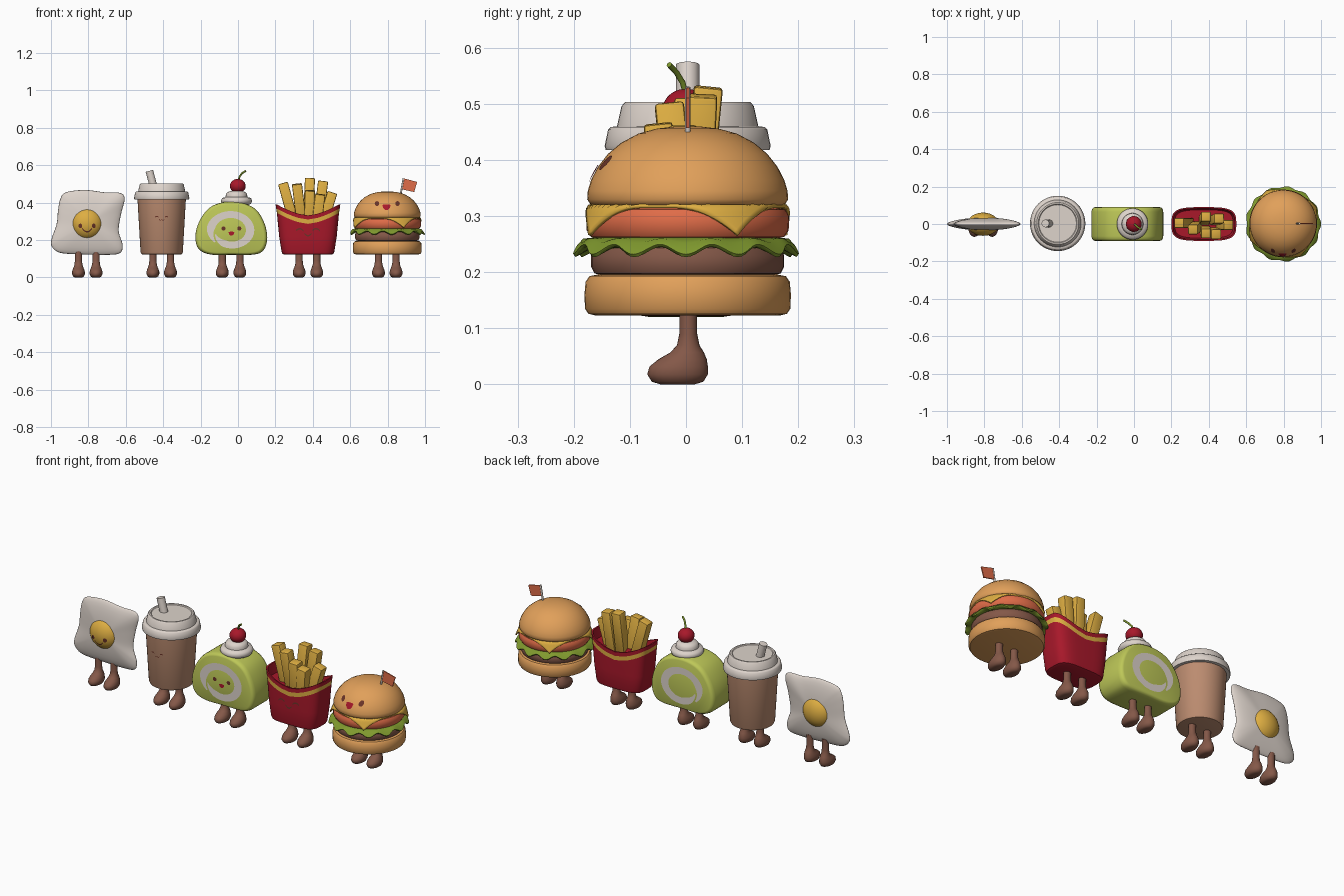
import bpy, bmesh, math
from mathutils import Vector, Matrix
from mathutils.bvhtree import BVHTree

if "Cube" in bpy.data.objects:
    bpy.data.objects.remove(bpy.data.objects["Cube"])


def material(name, hexcode):
    srgb = [int(hexcode[i:i + 2], 16) / 255 for i in (0, 2, 4)]
    col = [c / 12.92 if c < 0.04 else ((c + 0.055) / 1.055) ** 2.4 for c in srgb] + [1]
    m = bpy.data.materials.new(name)
    m.use_nodes = True
    m.diffuse_color = col
    m.node_tree.nodes["Principled BSDF"].inputs["Base Color"].default_value = col
    return m


BUN = material("toasted bun", "E1A05A")
WHITE = material("cream white", "DDD3CB")
GOLD = material("golden yellow", "DEAE42")
BROWN = material("cocoa brown", "845848")
CUP = material("coffee tan", "BC8C70")
LIME = material("matcha green", "BEC858")
LEAF = material("leaf green", "809A2E")
RED = material("deep red", "A8182A")
TOMATO = material("tomato orange", "E06C48")
DARK = material("face brown", "6A3428")


def finish(name, bm, mats, angle=40):
    me = bpy.data.meshes.new(name)
    bm.to_mesh(me)
    bm.free()
    for m in mats:
        me.materials.append(m)
    me.shade_smooth()
    me.set_sharp_from_angle(angle=math.radians(angle))
    ob = bpy.data.objects.new(name, me)
    bpy.context.collection.objects.link(ob)
    return ob


def loft(name, rings, *mats, rule=None, angle=40):
    """Skin a list of equal rings and cap both ends."""
    bm = bmesh.new()
    loops = [[bm.verts.new(p) for p in ring] for ring in rings]
    n = len(rings[0])
    for i, (a, b) in enumerate(zip(loops, loops[1:])):
        for j in range(n):
            f = bm.faces.new((a[j], a[(j + 1) % n], b[(j + 1) % n], b[j]))
            f.material_index = rule(i) if rule else 0
    bm.faces.new(loops[0])
    bm.faces.new(loops[-1])
    bmesh.ops.recalc_face_normals(bm, faces=bm.faces)
    return finish(name, bm, mats, angle)


def oval_ring(x, y, z, rx, ry, n=48, power=1):
    def p(v):
        return math.copysign(abs(v) ** power, v)
    ts = [2 * math.pi * k / n for k in range(n)]
    return [(x + rx * p(math.cos(t)), y + ry * p(math.sin(t)), z) for t in ts]


def lathe(name, x, profile, mat, y=0.003, angle=40):
    return loft(name, [oval_ring(x, y, z, r, r) for r, z in profile], mat, angle=angle)


def ball(name, centre, radii, mat):
    bm = bmesh.new()
    bmesh.ops.create_uvsphere(bm, u_segments=32, v_segments=20, radius=1,
                              matrix=Matrix.Translation(centre) @ Matrix.Diagonal((*radii, 1)))
    return finish(name, bm, [mat], 80)


def tube(name, path, radius, mat):
    cu = bpy.data.curves.new(name, "CURVE")
    cu.dimensions = "3D"
    cu.bevel_depth, cu.bevel_resolution, cu.use_fill_caps = radius, 5, True
    sp = cu.splines.new("POLY")
    sp.points.add(len(path) - 1)
    for pt, co in zip(sp.points, path):
        pt.co = (*co, 1)
    cu.materials.append(mat)
    ob = bpy.data.objects.new(name, cu)
    bpy.context.collection.objects.link(ob)


def outline(pts, steps=6):
    """Closed smooth curve through a few points."""
    out, n = [], len(pts)
    for i in range(n):
        a, b, c, d = (Vector(pts[(i + k) % n]) for k in (-1, 0, 1, 2))
        for s in range(steps):
            t = s / steps
            out.append(0.5 * (2 * b + (c - a) * t + (2 * a - 5 * b + 4 * c - d) * t * t
                              + (3 * b - a - 3 * c + d) * t ** 3))
    return out


def slab(name, pts, layers, mat, angle=40):
    """Stack scaled copies of an x-z outline along y."""
    pts = outline(pts)
    mid = sum(pts, Vector((0, 0))) / len(pts)
    rings = []
    for y, s in layers:
        rings.append([(*(mid + (p - mid) * s),) for p in pts])
        rings[-1] = [(px, y, pz) for px, pz in rings[-1]]
    return loft(name, rings, mat, angle=angle)


def painted(name, target, mat, top, bottom, side=-1, rows=3):
    """Thin painted patch between two x-z lines, laid on the target's surface."""
    me = target.data
    tree = BVHTree.FromPolygons([v.co for v in me.vertices], [p.vertices[:] for p in me.polygons])
    bm = bmesh.new()
    grid = []
    for a, b in zip(top, bottom):
        line = []
        for k in range(rows + 1):
            q = Vector(a).lerp(Vector(b), k / rows)
            hit, nor, _, _ = tree.ray_cast(Vector((q.x, side, q.y)), Vector((0, -side, 0)))
            line.append(bm.verts.new(hit + Vector((0, side * 0.003, 0))))
        grid.append(line)
    for a, b in zip(grid, grid[1:]):
        for k in range(rows):
            bm.faces.new((a[k], a[k + 1], b[k + 1], b[k]))
    bmesh.ops.remove_doubles(bm, verts=bm.verts, dist=0.0001)
    bm.normal_update()
    if sum(f.normal.y for f in bm.faces) * side < 0:
        bmesh.ops.reverse_faces(bm, faces=bm.faces)
    finish(name, bm, [mat])


def spot(name, target, mat, x, z, rx, up, down):
    ts = [math.pi * k / 14 for k in range(15)]
    painted(name, target, mat, [(x - rx * math.cos(t), z + up * math.sin(t)) for t in ts],
            [(x - rx * math.cos(t), z - down * math.sin(t)) for t in ts])


def stroke(name, target, x, z, rx, h, w=0.007):
    ts = [k / 6 - 1 for k in range(13)]
    painted(name, target, DARK, [(x + rx * t, z + h * (1 - t * t) + w / 2) for t in ts],
            [(x + rx * t, z + h * (1 - t * t) - w / 2) for t in ts], rows=1)


# Legs with rounded shoes, one pair per character: z, y, half width, half depth
LEG = [(0, -.015, .018, .03), (.005, -.015, .028, .046), (.018, -.015, .034, .054),
       (.032, -.013, .034, .052), (.045, -.006, .03, .043), (.057, .002, .025, .03),
       (.07, .004, .021, .02), (.09, .004, .019, .016), (.15, .004, .019, .016)]
for owner, cx in (("egg", -.806), ("cup", -.408), ("roll", -.037), ("fries", .374), ("burger", .798)):
    for label, s in (("right", -1), ("left", 1)):
        loft(f"{owner}_{label}_leg",
             [oval_ring(cx + s * .047, y, z, rx, ry, 24) for z, y, rx, ry in LEG], BROWN, angle=70)

# Fried egg
EGG = [(-.92, .455), (-.82, .468), (-.71, .455), (-.63, .452), (-.606, .42), (-.625, .34),
       (-.638, .25), (-.617, .175), (-.632, .13), (-.71, .121), (-.84, .124), (-.95, .132),
       (-.995, .165), (-.997, .205), (-.97, .285), (-.962, .36), (-.95, .42)]
scales = [.1, .3, .5, .65, .78, .88, .95, .985]
half = [(.034 * (1 - s * s) ** .6, s) for s in scales]
slab("egg_white", EGG, [(-y, s) for y, s in half] + [(0, 1)] + half[::-1], WHITE, 80)
yolk = ball("egg_yolk", (-.807, -.001, .288), (.085, .062, .085), GOLD)
for s in (-1, 1):
    spot("egg_eye", yolk, DARK, -.807 + s * .036, .276, .01, .012, .012)
stroke("egg_smile", yolk, -.807, .262, .026, -.018)

# Takeaway cup
X = -.408
cup = lathe("cup_body", X, [(.1, .123), (.108, .125), (.113, .135), (.13, .43)], CUP)
lathe("cup_lid", X, [(.12, .418), (.146, .418), (.148, .425), (.142, .454), (.137, .459), (.126, .46),
                     (.118, .496), (.112, .503), (.104, .503), (.1, .499), (.01, .499)], WHITE)
tube("cup_straw", [(-.45, .003, .48), (-.474, .003, .57)], .021, WHITE)
for s in (-1, 1):
    stroke("cup_eye", cup, X + s * .026, .322, .009, .005, .005)
    stroke("cup_mouth", cup, X + s * .007, .312, .007, -.006, .004)

# Swiss roll
ROLL = [(-.15, .123), (-.035, .121), (.09, .123), (.14, .15), (.157, .215), (.14, .295), (.095, .365),
        (.02, .4), (-.07, .404), (-.15, .375), (-.205, .305), (-.228, .225), (-.213, .155)]
edge = [(.09, .9), (.087, .945), (.079, .98), (.065, .997)]
roll = slab("roll_cake", ROLL, [(-y, s) for y, s in edge] + [(y, s) for y, s in edge[::-1]], LIME)
outer, inner = [], []
for k in range(61):
    t = k / 60
    a = math.radians(220 - 385 * t)
    wide = .17 * min(1, 6 * t + .2, 7 * (1 - t) + .1)
    mid = .87 - .2 * t
    for line, f in ((outer, mid + wide), (inner, mid - wide)):
        line.append((-.035 + .132 * f * math.cos(a), .25 + .108 * f * math.sin(a)))
for label, side in (("front", -1), ("back", 1)):
    painted(f"roll_{label}_cream_swirl", roll, WHITE, outer, inner, side)
for s in (-1, 1):
    spot("roll_eye", roll, DARK, -.035 + s * .042, .262, .011, .011, .011)
spot("roll_mouth", roll, RED, -.035, .242, .015, .003, .018)
lathe("whipped_cream", -.008, [(.06, .385), (.078, .395), (.084, .41), (.077, .425), (.058, .43),
                               (.057, .445), (.048, .457), (.03, .463), (.005, .465)], WHITE, 0, 60)
ball("cherry", (-.001, 0, .489), (.042, .042, .038), RED)
tube("cherry_stem", [(.001, 0, .515), (.008, -.006, .538), (.02, -.017, .556), (.041, -.03, .57)], .005, LEAF)

# Fries carton, with a scooped rim and a golden band
X = .374


def carton_ring(drop, hx, hy, floor=None):
    ring = oval_ring(X, 0, 0, hx, hy, 64, .55)
    return [(x, y, (.332 + .058 * min(1, abs(x - X) / .165) ** 1.6 - drop) if floor is None else floor)
            for x, y, _ in ring]


carton = loft("fries_carton", [
    carton_ring(0, .125, .075, .122), carton_ring(0, .136, .084, .126), carton_ring(0, .141, .088, .138),
    carton_ring(0, .154, .09, .22), carton_ring(.045, .166, .09), carton_ring(.022, .17, .09),
    carton_ring(0, .173, .09), carton_ring(0, .165, .083), carton_ring(.05, .155, .075)],
    RED, GOLD, rule=lambda i: int(i == 4))
for s in (-1, 1):
    stroke("fries_eye", carton, X + s * .044, .25, .02, .011, .008)
stroke("fries_smile", carton, X, .235, .018, -.012, .008)
# Top centre of each fry, then its lean sideways and in depth
for x, y, z, lean, tip in [(.385, .04, .53, .05, -.1), (.24, .005, .505, -.27, 0), (.315, -.03, .5, -.12, .1),
                           (.455, .03, .515, .12, -.05), (.505, -.005, .455, .3, 0),
                           (.385, -.05, .465, .03, .1), (.44, -.055, .445, .12, .08)]:
    bm = bmesh.new()
    bmesh.ops.create_cube(bm, size=1, matrix=Matrix.Translation((x, y, z)) @ Matrix.Rotation(lean, 4, "Y")
                          @ Matrix.Rotation(tip, 4, "X") @ Matrix.Translation((0, 0, -.11))
                          @ Matrix.Diagonal((.054, .052, .22, 1)))
    bmesh.ops.bevel(bm, geom=bm.edges[:], offset=.006, segments=2, profile=.5, affect="EDGES")
    finish("fry", bm, [GOLD])

# Burger stack
X = .798
lathe("bottom_bun", X, [(.165, .123), (.177, .126), (.183, .135), (.184, .16), (.182, .183),
                        (.175, .193), (.16, .196)], BUN)
lathe("patty", X, [(.15, .194), (.166, .198), (.172, .21), (.172, .23), (.165, .243), (.15, .247)], BROWN)
lathe("tomato", X, [(.15, .258), (.172, .263), (.18, .275), (.181, .3), (.174, .312), (.15, .316)], TOMATO)
bun = lathe("top_bun", X, [(.16, .317), (.173, .32), (.179, .33), (.178, .345), (.172, .365), (.16, .388),
                           (.142, .411), (.118, .431), (.088, .447), (.055, .456), (.02, .46)], BUN, angle=60)


def ruffle(r, z, wave):
    ring = []
    for k in range(144):
        t = 2 * math.pi * k / 144
        c = wave * math.cos(13 * t)
        ring.append((X + (r + .5 * c) * math.cos(t), (r + .5 * c) * math.sin(t), z - c))
    return ring


loft("lettuce", [ruffle(.14, .243, 0), ruffle(.17, .244, .002), ruffle(.194, .236, .009),
                 ruffle(.198, .241, .009), ruffle(.186, .256, .004), ruffle(.165, .262, 0),
                 ruffle(.14, .262, 0)], LEAF, angle=70)

# Cheese slice: square sheet whose corners droop over the edge
bm = bmesh.new()
bmesh.ops.create_grid(bm, x_segments=32, y_segments=32, size=.172,
                      matrix=Matrix.Rotation(math.radians(72), 4, "Z"))
for v in bm.verts:
    r = math.hypot(v.co.x, v.co.y)
    over = max(0, r - .176)
    f = (min(r, .176) + .3 * over) / r if r else 1
    v.co = (X + v.co.x * f, .003 + v.co.y * f, .318 - .78 * over)
cheese = finish("cheese", bm, [GOLD], 60)
thick = cheese.modifiers.new("thickness", "SOLIDIFY")
thick.thickness, thick.offset = .007, 0

# Burger face
for s in (-1, 1):
    spot("burger_eye", bun, DARK, X + s * .055, .395, .012, .013, .013)
spot("burger_mouth", bun, RED, X - .004, .388, .021, .003, .028)

# Flag on a stick
tube("flag_pole", [(.867, .003, .43), (.885, .003, .53)], .005, WHITE)
FLAG = [(.885, .53), (.958, .511), (.942, .457), (.873, .472)]
loft("flag", [[(x, y, z) for x, z in FLAG] for y in (.0, .006)], TOMATO)
